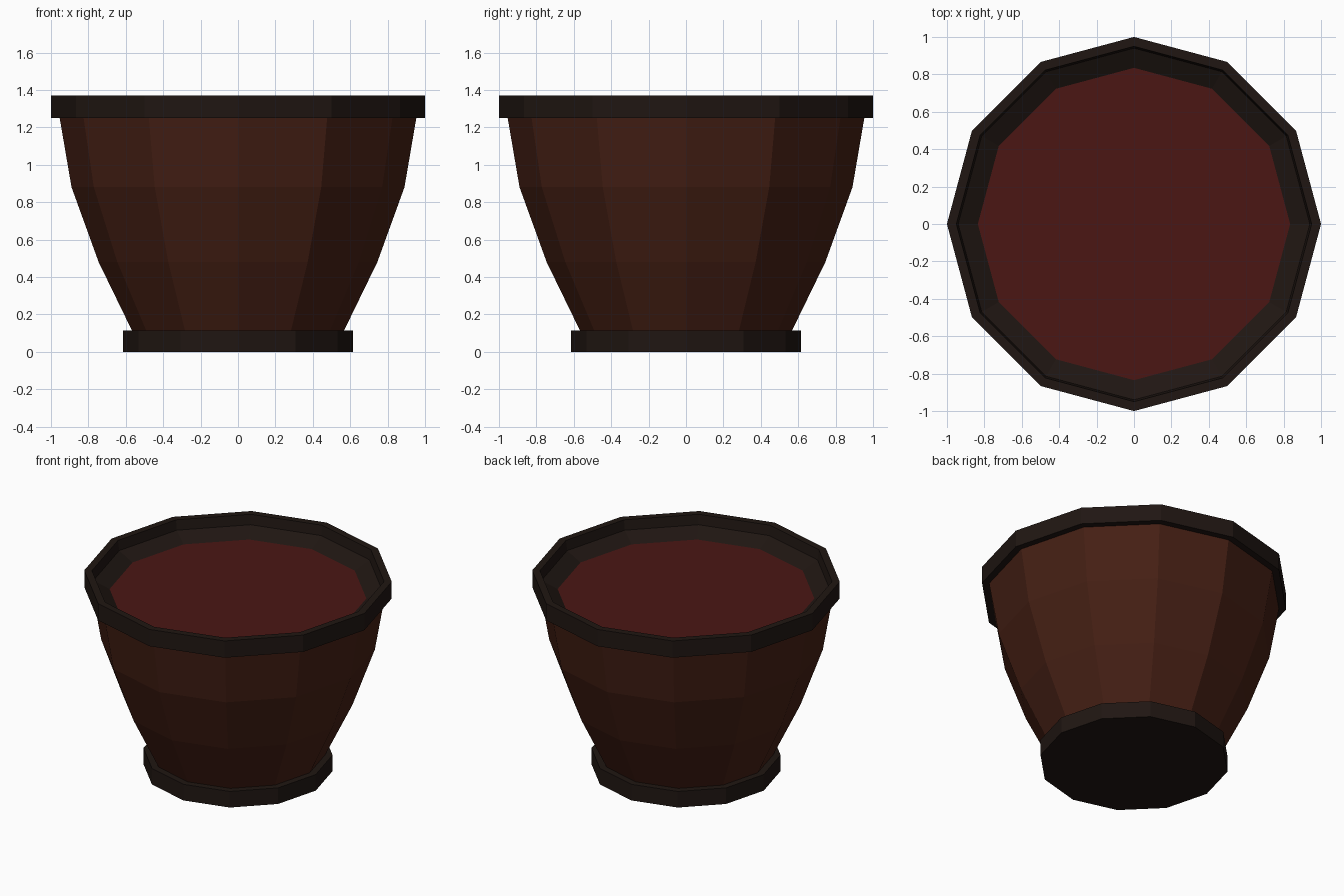
import bpy, bmesh, math

if "Cube" in bpy.data.objects:
    bpy.data.objects.remove(bpy.data.objects["Cube"])

SIDES = 12


def material(name, rgb):
    m = bpy.data.materials.new(name)
    m.diffuse_color = (*rgb, 1)
    m.use_nodes = True
    m.node_tree.nodes["Principled BSDF"].inputs["Base Color"].default_value = m.diffuse_color
    return m


def lathe(name, profile, mat, closed=False, cap_start=False, cap_end=False):
    """Revolve (radius, z) points into a flat-faced 12-sided part."""
    bm = bmesh.new()
    rings = []
    for r, z in profile:
        rings.append([bm.verts.new((r * math.cos(math.tau * i / SIDES),
                                    r * math.sin(math.tau * i / SIDES), z))
                      for i in range(SIDES)])
    pairs = list(zip(rings, rings[1:]))
    if closed:
        pairs.append((rings[-1], rings[0]))
    for a, b in pairs:
        for i in range(SIDES):
            j = (i + 1) % SIDES
            bm.faces.new((a[i], a[j], b[j], b[i]))
    if cap_start:
        bm.faces.new(rings[0][::-1])
    if cap_end:
        bm.faces.new(rings[-1])
    if len(profile) > 1:
        bmesh.ops.recalc_face_normals(bm, faces=bm.faces)
    mesh = bpy.data.meshes.new(name)
    bm.to_mesh(mesh)
    bm.free()
    mesh.materials.append(mat)
    obj = bpy.data.objects.new(name, mesh)
    bpy.context.collection.objects.link(obj)
    return obj


wood = material("brown_wood", (0.06, 0.014, 0.007))
dark = material("dark_band", (0.014, 0.008, 0.006))
red = material("red_liquid", (0.07, 0.008, 0.007))

# Foot band
lathe("foot", [(0.615, 0), (0.615, 0.115)], dark, cap_start=True, cap_end=True)

# Curved bowl wall
lathe("bowl", [(0.565, 0.11), (0.745, 0.48), (0.89, 0.88), (0.955, 1.26)], wood)

# Rim band with a narrow lip and an inner slope down to the liquid
lathe("rim", [(1.0, 1.25), (1.0, 1.37), (0.95, 1.37), (0.94, 1.30),
              (0.83, 1.24), (0.94, 1.25)], dark, closed=True)

# Liquid surface
lathe("liquid", [(0.835, 1.243)], red, cap_end=True)
